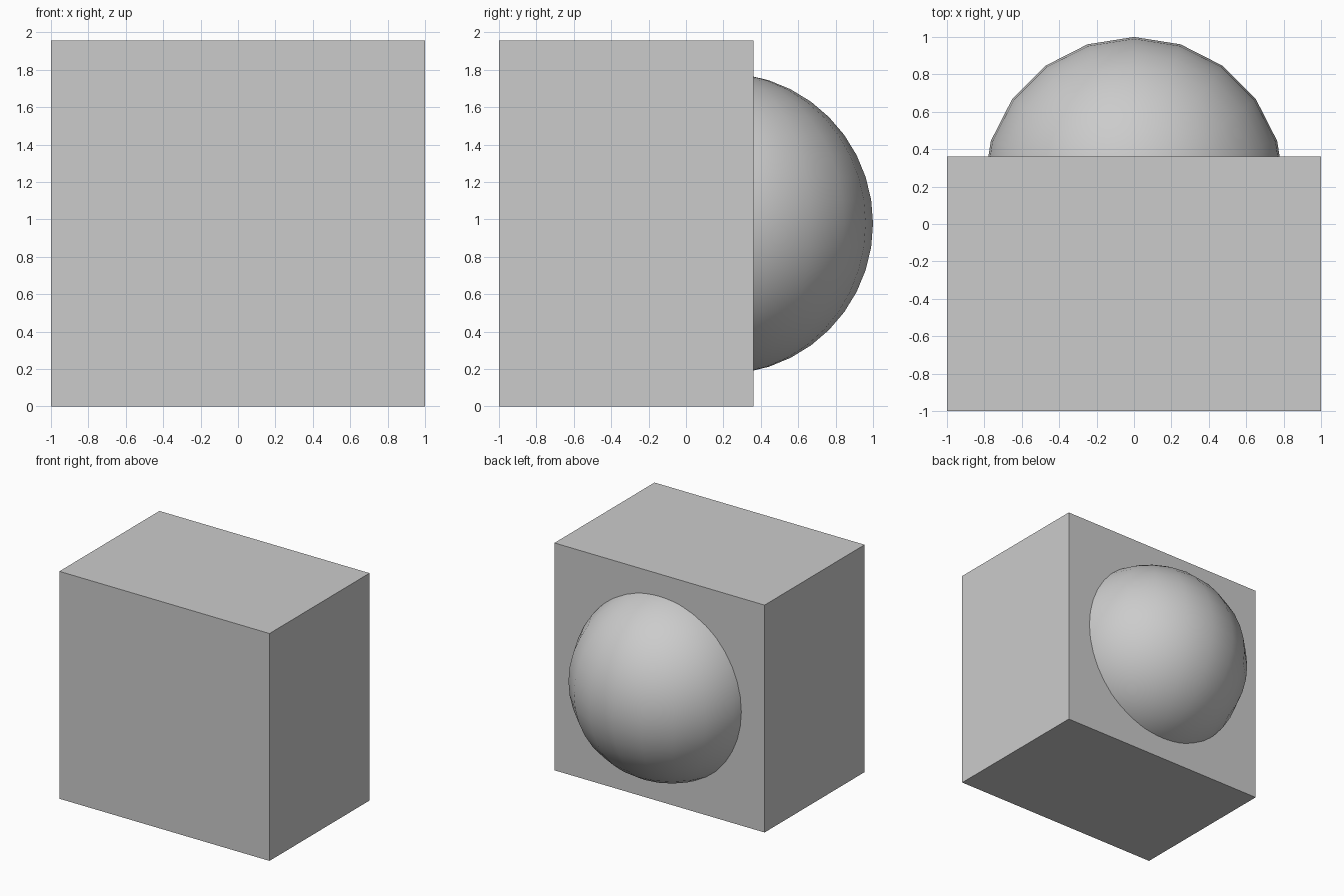
import bpy

if "Cube" in bpy.data.objects:
    bpy.data.objects.remove(bpy.data.objects["Cube"])

# Solid block
bpy.ops.mesh.primitive_cube_add(size=1, location=(0, -0.32, 0.978))
block = bpy.context.object
block.name = "block"
block.scale = (2.0, 1.36, 1.956)
bpy.ops.object.transform_apply(location=False, rotation=False, scale=True)

# Smooth ball sunk into the back face
bpy.ops.mesh.primitive_uv_sphere_add(segments=20, ring_count=20, radius=0.805,
                                     location=(0, 0.195, 0.978))
ball = bpy.context.object
ball.name = "ball"
bpy.ops.object.shade_smooth()
